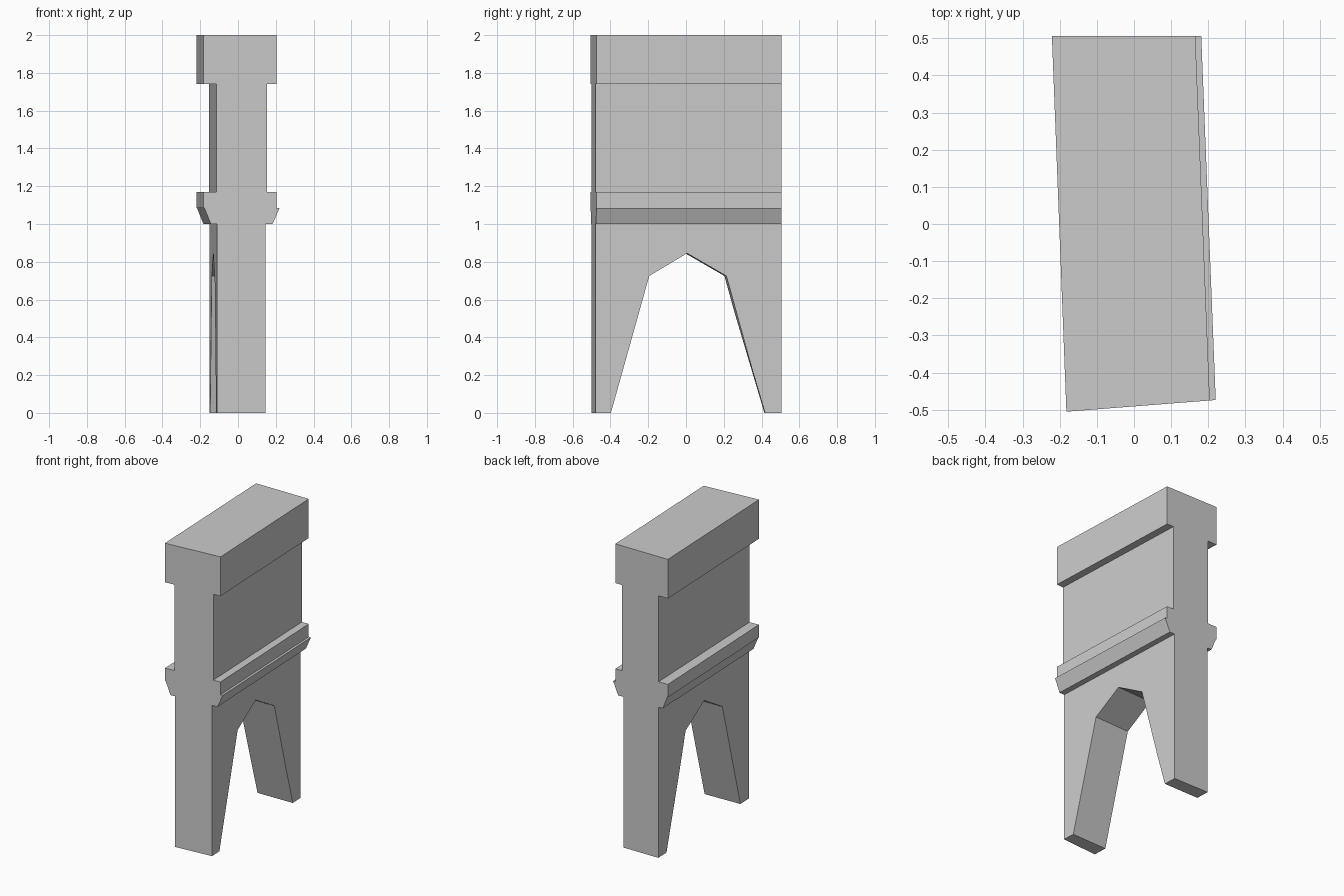
import bpy

if "Cube" in bpy.data.objects:
    bpy.data.objects.remove(bpy.data.objects["Cube"])


def prism(name, ring_a, ring_b):
    """Solid between two matching rings of points."""
    n = len(ring_a)
    faces = [list(range(n))[::-1], list(range(n, 2 * n))]
    faces += [[i, (i + 1) % n, n + (i + 1) % n, n + i] for i in range(n)]
    mesh = bpy.data.meshes.new(name)
    mesh.from_pydata(ring_a + ring_b, [], faces)
    mesh.update()
    obj = bpy.data.objects.new(name, mesh)
    bpy.context.collection.objects.link(obj)
    # consistent outward normals
    import bmesh
    bm = bmesh.new()
    bm.from_mesh(mesh)
    bmesh.ops.recalc_face_normals(bm, faces=bm.faces)
    bm.to_mesh(mesh)
    bm.free()
    return obj


# Wall cross-section at the front end (x, z): base, moulding, ledge, body, cap
profile = [(-0.112, 0), (0.145, 0), (0.145, 1.0), (0.183, 1.0), (0.22, 1.085),
           (0.204, 1.085), (0.204, 1.17), (0.154, 1.17), (0.154, 1.74),
           (0.204, 1.74), (0.204, 2), (-0.182, 2), (-0.182, 1.74),
           (-0.115, 1.74), (-0.115, 1.17), (-0.182, 1.17), (-0.182, 1.085),
           (-0.178, 1.085), (-0.144, 1.0), (-0.112, 1.0)]

# Mitred front end, square back end, run slightly skewed in x
SKEW = 0.039
front = [(x, -0.491 + 0.078 * x, z) for x, z in profile]
back = [(x - SKEW, 0.506, z) for x, z in profile]
wall = prism("arched_wall", front, back)

# Pointed archway cutter: (y on the right face, z, y drift per unit x)
arch = [(-0.428, -0.1, 0.03), (-0.398, 0, 0.03), (-0.195, 0.725, 0.04),
        (0.006, 0.845, 0.04), (0.214, 0.725, 0.04), (0.419, 0, 0.015),
        (0.447, -0.1, 0.015)]
sides = [[(x, y + k * (x - 0.125), z) for y, z, k in arch] for x in (-0.3, 0.3)]
cutter = prism("archway_cutter", *sides)
cutter.hide_render = True

# Cut the archway
cut = wall.modifiers.new("archway", 'BOOLEAN')
cut.operation = 'DIFFERENCE'
cut.solver = 'EXACT'
cut.object = cutter
bpy.context.view_layer.objects.active = wall
bpy.ops.object.modifier_apply(modifier=cut.name)
bpy.data.objects.remove(cutter)
